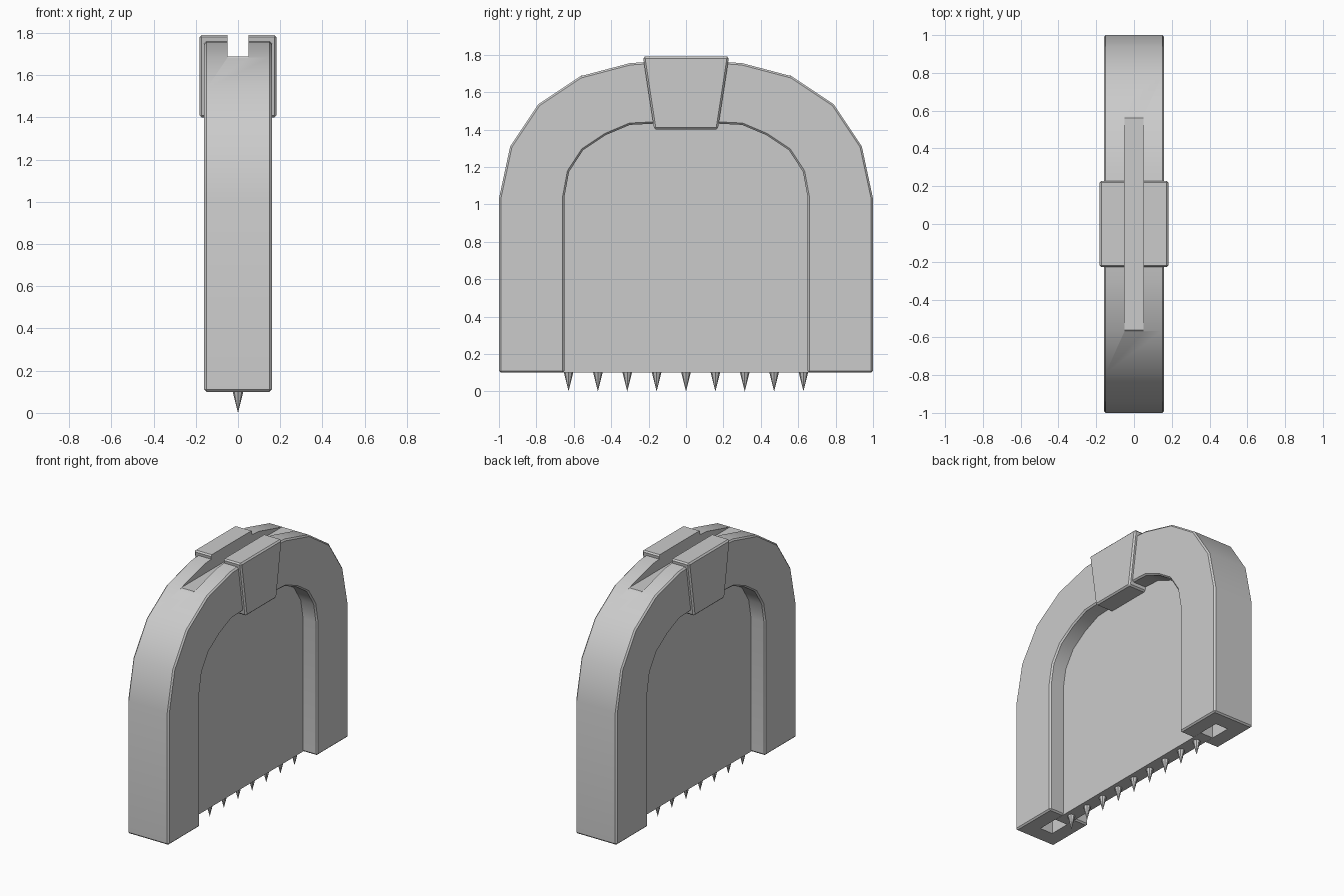
import bpy, bmesh

if "Cube" in bpy.data.objects:
    bpy.data.objects.remove(bpy.data.objects["Cube"])


def prism(name, outline, half_x):
    """Extrude a closed (y, z) outline symmetrically along x."""
    bm = bmesh.new()
    face = bm.faces.new([bm.verts.new((-half_x, y, z)) for y, z in outline])
    out = bmesh.ops.extrude_face_region(bm, geom=[face])
    verts = [v for v in out["geom"] if isinstance(v, bmesh.types.BMVert)]
    bmesh.ops.translate(bm, verts=verts, vec=(2 * half_x, 0, 0))
    bmesh.ops.recalc_face_normals(bm, faces=bm.faces)
    mesh = bpy.data.meshes.new(name)
    bm.to_mesh(mesh)
    bm.free()
    obj = bpy.data.objects.new(name, mesh)
    bpy.context.collection.objects.link(obj)
    return obj


def mirrored(points):
    """Complete a half outline running from +y to the middle."""
    return points + [(-y, z) for y, z in reversed(points) if y > 0]


def finish(obj, bevel=0, cutter=None):
    """Bevel the sharp edges, cut the slot and set smooth shading."""
    if bevel:
        mod = obj.modifiers.new("edge_bevel", "BEVEL")
        mod.width = bevel
        mod.segments = 1
        mod.limit_method = "ANGLE"
        mod.angle_limit = 1.0
    if cutter:
        mod = obj.modifiers.new("slot", "BOOLEAN")
        mod.operation = "DIFFERENCE"
        mod.solver = "EXACT"
        mod.object = cutter
    bpy.ops.object.select_all(action="DESELECT")
    obj.select_set(True)
    bpy.context.view_layer.objects.active = obj
    bpy.ops.object.convert(target="MESH")
    bpy.ops.object.shade_smooth_by_angle(angle=0.5)


# Slot that runs through the arch so the gate can slide
slot = prism("slot_cutter", mirrored([
    (0.88, 0.0), (0.88, 1.30), (0.72, 1.52), (0.57, 1.677), (0.57, 2.0)]), 0.05)
slot.hide_render = True

# Stone arch
outer = mirrored([(1, 0.1), (1, 1.03), (0.94, 1.31), (0.79, 1.535),
                  (0.565, 1.685), (0.30, 1.755), (0, 1.775)])
inner = mirrored([(0.65, 0.1), (0.65, 1.04), (0.625, 1.175), (0.55, 1.29),
                  (0.43, 1.37), (0.30, 1.425), (0, 1.44)])
arch = prism("stone_arch", outer + inner[::-1], 0.16)
finish(arch, 0.01, slot)

# Keystone, split by the slot
keystone = prism("keystone", mirrored([(0.17, 1.40), (0.23, 1.79)]), 0.183)
finish(keystone, 0.01, slot)

# Sliding gate panel
gate = prism("gate_panel", mirrored([
    (0.73, 0.1), (0.73, 1.50), (0.56, 1.688)]), 0.049)
finish(gate)

# Row of spikes under the gate
for i in range(9):
    bpy.ops.mesh.primitive_cone_add(vertices=8, radius1=0, radius2=0.025, depth=0.1,
                                    location=(0, (i - 4) * 0.157, 0.05))
    spike = bpy.context.object
    spike.name = f"gate_spike_{i + 1}"
    finish(spike)

bpy.data.objects.remove(slot)
